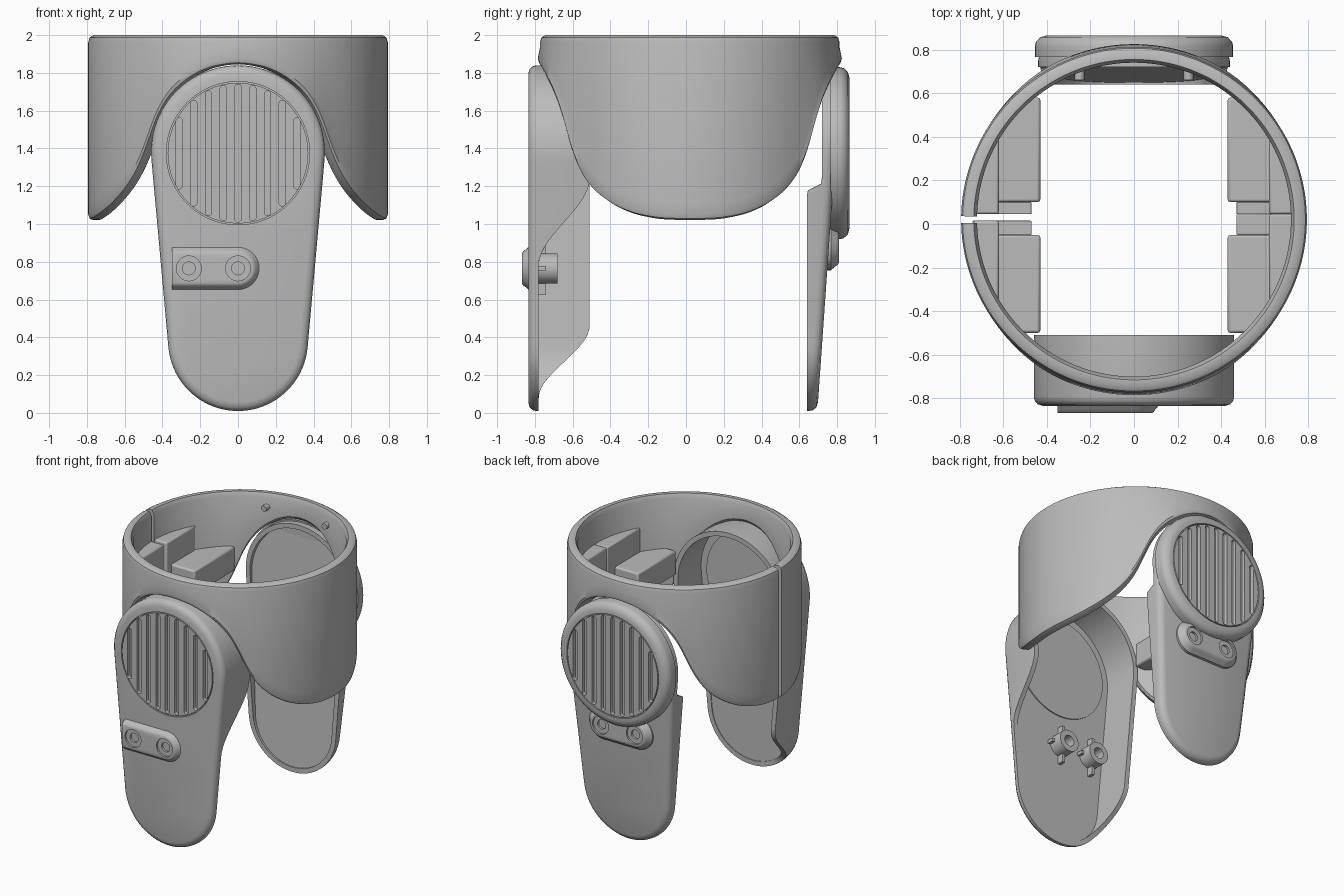
import bpy, bmesh, math
from math import sin, cos, pi

if "Cube" in bpy.data.objects:
    bpy.data.objects.remove(bpy.data.objects["Cube"])

grey = bpy.data.materials.new("plain grey")
grey.use_nodes = True
grey.diffuse_color = (0.5, 0.5, 0.5, 1)
grey.node_tree.nodes["Principled BSDF"].inputs["Base Color"].default_value = (0.5, 0.5, 0.5, 1)

CY = 0.02          # cuff centre in y
DISC_Z = 1.375     # centre of the ribbed discs


def finish(name, bm):
    if bm.calc_volume(signed=True) < 0:
        bmesh.ops.reverse_faces(bm, faces=bm.faces)
    mesh = bpy.data.meshes.new(name)
    bm.to_mesh(mesh)
    bm.free()
    obj = bpy.data.objects.new(name, mesh)
    bpy.context.collection.objects.link(obj)
    mesh.materials.append(grey)
    return obj


def add_loft(bm, rings):
    loops = [[bm.verts.new(p) for p in ring] for ring in rings]
    n = len(loops[0])
    for a, b in zip(loops, loops[1:]):
        for i in range(n):
            j = (i + 1) % n
            bm.faces.new((a[i], a[j], b[j], b[i]))
    bm.faces.new(loops[0][::-1])
    bm.faces.new(loops[-1])


def loft(name, rings):
    bm = bmesh.new()
    add_loft(bm, rings)
    return finish(name, bm)


def smooth(obj, angle=35):
    bpy.ops.object.select_all(action='DESELECT')
    obj.select_set(True)
    bpy.context.view_layer.objects.active = obj
    bpy.ops.object.shade_smooth_by_angle(angle=math.radians(angle))


def cut(obj, cutter):
    mod = obj.modifiers.new("cut", 'BOOLEAN')
    mod.operation, mod.solver, mod.object = 'DIFFERENCE', 'EXACT', cutter
    bpy.context.view_layer.objects.active = obj
    bpy.ops.object.modifier_apply(modifier=mod.name)
    bpy.data.objects.remove(cutter)


def step(a, b, t):
    t = min(1, max(0, (t - a) / (b - a)))
    return t * t * (3 - 2 * t)


def circle(x, y, z, r, n):
    return [(x + r * cos(2 * pi * i / n), y, z + r * sin(2 * pi * i / n)) for i in range(n)]


def rod(name, x, z, y0, y1, r, n=48):
    return loft(name, [circle(x, y0, z, r, n), circle(x, y1, z, r, n)])


def outline(r1, z1, r2, z2):
    """Tapered pill in x and z: large circle above, small circle below."""
    a = math.asin((r1 - r2) / (z1 - z2))
    top = [(r1 * cos(t), z1 + r1 * sin(t)) for t in
           (-a + (pi + 2 * a) * i / 56 for i in range(57))]
    low = [(r2 * cos(t), z2 + r2 * sin(t)) for t in
           (pi + a + (pi - 2 * a) * i / 40 for i in range(41))]

    def side(p, q):
        return [(p[0] + (q[0] - p[0]) * i / 30, p[1] + (q[1] - p[1]) * i / 30) for i in range(1, 30)]
    return top + side(top[-1], low[0]) + low + side(low[-1], top[0])


def shell(name, pill, d, face, back, wall=0.035):
    """Dished plate with a rounded face and a rim of varying depth."""
    r1, z1, r2, z2 = pill

    def ring(inset, y):
        return [(x, y(x, z), z) for x, z in outline(r1 - inset, z1, r2 - inset, z2)]

    def at(depth):
        return lambda x, z: face(z) + d * depth
    return loft(name, [ring(0.045, at(0)), ring(0.018, at(0.008)), ring(0.004, at(0.025)),
                       ring(0, at(0.045)), ring(0, back), ring(wall, back), ring(wall, at(0.05))])


def ribbed_disc(name, host, y, d):
    """Insert with vertical slots, seated in a round pocket of its host."""
    cut(host, rod("pocket_cutter", 0, DISC_Z, y - d * 0.05, y + d * 0.038, 0.379, 96))
    disc = rod(name, 0, DISC_Z, y, y + d * 0.045, 0.372, 96)
    bm = bmesh.new()
    for k in range(-4, 5):
        x, w = k * 0.078, 0.017
        h = math.sqrt(0.365 ** 2 - x * x) - w
        pts = [(x + w * cos(t), DISC_Z + w * sin(t) + (h if t <= pi else -h))
               for t in (2 * pi * (i + 0.5) / 16 for i in range(16))]
        add_loft(bm, [[(px, yy, pz) for px, pz in pts] for yy in (y - 0.028, y + 0.028)])
    cut(disc, finish("slot_cutter", bm))
    smooth(disc)
    smooth(host)


def strap_mount(name, x0, x1, z, y_top, y_base, left_round):
    """Raised pad with two countersunk screw holes."""
    d = 1 if y_base > y_top else -1

    def ring(r, y):
        right = [(x1 + r * cos(t), y, z + r * sin(t)) for t in
                 (-pi / 2 + pi * i / 20 for i in range(21))]
        if left_round:
            left = [(x0 - r * cos(t), y, z - r * sin(t)) for t in
                    (-pi / 2 + pi * i / 20 for i in range(21))]
        else:
            left = [(x0 - 0.09, y, z + r), (x0 - 0.09, y, z - r)]
        return right + left
    pad = loft(name, [ring(0.08, y_top), ring(0.09, y_top + d * 0.005),
                      ring(0.1, y_top + d * 0.02), ring(0.12, y_top + d * 0.042), ring(0.12, y_base)])
    for r, depth in ((0.066, 0.014), (0.034, 0.03)):
        for x in (x0, x1):
            cut(pad, rod("hole_cutter", x, z, y_top - d * 0.02, y_top + d * depth, r, 32))
    smooth(pad)


# Cuff: split ring with arches cut over the front and back
edge = [(0, 1.85), (10, 1.83), (17.7, 1.784), (25.8, 1.7), (32, 1.59), (35.5, 1.48), (38, 1.38),
        (44, 1.25), (50.6, 1.165), (59, 1.095), (68, 1.05), (78, 1.025), (90, 1.02)]


def edge_height(deg):
    for (a, za), (b, zb) in zip(edge, edge[1:]):
        if deg <= b + 1e-6:
            return za + (zb - za) * (deg - a) / (b - a)


N = 200
angles = [-pi + 0.02 + (2 * pi - 0.04) * i / N for i in range(N + 1)]
lean = [math.degrees(math.asin(min(1, abs(cos(t))))) for t in angles]
low = [edge_height(p) for p in lean]
for _ in range(4):
    low = [low[0]] + [(low[i - 1] + 2 * low[i] + low[i + 1]) / 4 for i in range(1, N)] + [low[-1]]
sections = []
for t, p, zb in zip(angles, lean, low):
    f = 0.012 * (1 - step(25, 60, p))
    prof = [(0.735, 2), (0.765, 2), (0.786, 1.987), (0.793, 1.962), (0.793, zb + 0.09),
            (0.793 + f, zb + 0.03), (0.786 + f, zb + 0.008), (0.765, zb), (0.735, zb),
            (0.72, zb + 0.02), (0.72, 1.97)]
    sections.append([(r * cos(t), CY + r * sin(t), z) for r, z in prof])
smooth(loft("cuff", sections))


# Pads inside the cuff: chord fillers, ledges and notch floors
def pad(name, s, x, y0, y1, z0, z1):
    a0, a1 = (math.asin((y - CY) / 0.74) for y in (y0, y1))
    arc = [(0.74 * cos(a1 + (a0 - a1) * i / 16), CY + 0.74 * sin(a1 + (a0 - a1) * i / 16))
           for i in range(17)]
    pts = [(x, y0), (x, y1)] + arc
    obj = loft(name, [[(s * px, py, z) for px, py in pts] for z in (z0, z1)])
    mod = obj.modifiers.new("soft edges", 'BEVEL')
    mod.width, mod.segments, mod.limit_method = 0.012, 2, 'ANGLE'
    smooth(obj)


for s, side in ((1, "left"), (-1, "right")):
    split = 0.045 if s > 0 else 0.015
    pad(f"{side}_front_filler", s, 0.62, -0.35, split, 1.15, 1.78)
    pad(f"{side}_back_filler", s, 0.62, 0.045, 0.39, 1.15, 1.78)
    pad(f"{side}_front_ledge", s, 0.43, -0.5, -0.05, 1.42, 1.6)
    pad(f"{side}_back_ledge", s, 0.43, 0.1, 0.58, 1.42, 1.6)
    pad(f"{side}_front_notch_floor", s, 0.47, -0.05, split, 1.42, 1.5)
    pad(f"{side}_back_notch_floor", s, 0.47, 0.045, 0.1, 1.42, 1.5)


# Front guard: hooded plate, deeper wall along its right side
def front_back(x, z):
    deep = step(0.08, 0.46, z) if x < 0 else step(0.78, 1.24, z)
    return -0.78 + 0.27 * deep


front = shell("front_guard", (0.46, 1.38, 0.37, 0.38), 1, lambda z: -0.835, front_back)
ribbed_disc("front_disc", front, -0.835, 1)
strap_mount("front_strap_mount", -0.26, 0, 0.765, -0.868, -0.82, False)

# Screw bosses with side fins, and the disc backing, inside the front guard
for x, side in ((-0.26, "right"), (0, "left")):
    boss = rod(f"{side}_screw_boss", x, 0.765, -0.79, -0.68, 0.08, 32)
    cut(boss, rod("hole_cutter", x, 0.765, -0.75, -0.6, 0.04, 32))
    smooth(boss)
    bm = bmesh.new()
    for dx, dz in ((0.1, 0.012), (0.012, 0.14)):
        add_loft(bm, [[(x + a * dx, y, 0.765 + b * dz) for a, b in
                       ((-1, -1), (1, -1), (1, 1), (-1, 1))] for y in (-0.79, -0.74)])
    finish(f"{side}_boss_fins", bm)
smooth(rod("front_disc_backing", 0, DISC_Z, -0.79, -0.777, 0.375, 96))


# Back guard: leaning dished plate with a thick ribbed disc
def back_face(z):
    return 0.695 + 0.07 * z


def back_rim(x, z):
    return 0.64 + 0.08 * step(1.17, 1.22, z)


smooth(shell("back_guard", (0.44, 1.38, 0.36, 0.37), -1, back_face, back_rim))
rim = loft("back_disc_rim", [circle(0, y, DISC_Z, r, 96) for r, y in
                             ((0.4, 0.865), (0.43, 0.857), (0.45, 0.835), (0.455, 0.815), (0.455, 0.765))])
ribbed_disc("back_disc", rim, 0.865, -1)
strap_mount("back_strap_mount", -0.14, 0.14, 0.875, 0.81, 0.74, True)

# Small pegs inside the back of the cuff
for x, side in ((-0.25, "right"), (0.25, "left")):
    smooth(rod(f"{side}_back_peg", x, 1.9, 0.66, 0.74, 0.022, 20))
